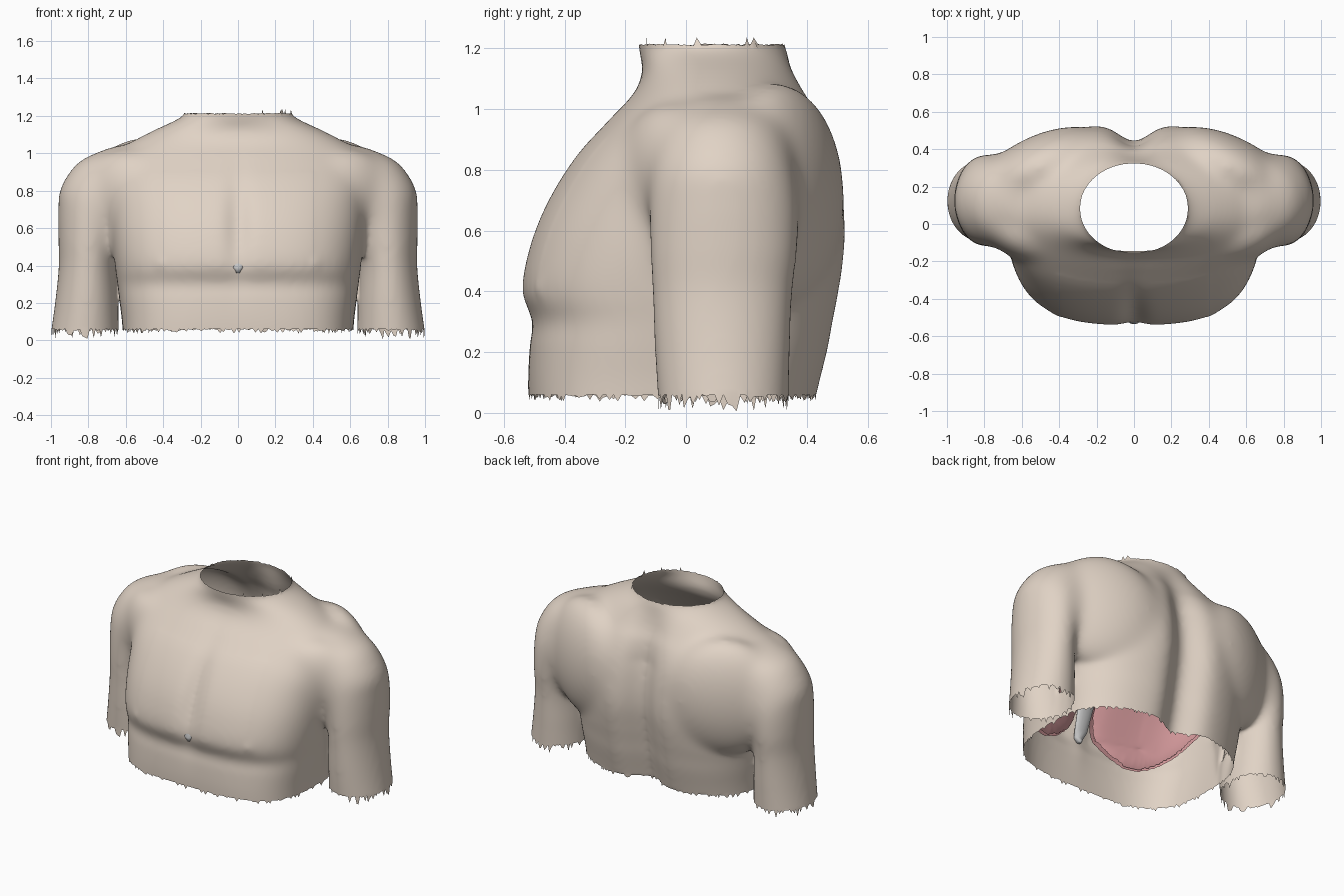
import bpy, bmesh, math, random
from mathutils import Matrix

if "Cube" in bpy.data.objects:
    bpy.data.objects.remove(bpy.data.objects["Cube"])
random.seed(4)


def material(name, rgb):
    m = bpy.data.materials.new(name)
    m.diffuse_color = (*rgb, 1)
    m.use_nodes = True
    m.node_tree.nodes["Principled BSDF"].inputs["Base Color"].default_value = m.diffuse_color
    return m


def new_object(name, bm, mat=None):
    me = bpy.data.meshes.new(name)
    bm.to_mesh(me)
    bm.free()
    ob = bpy.data.objects.new(name, me)
    bpy.context.collection.objects.link(ob)
    if mat:
        me.materials.append(mat)
    me.shade_smooth()
    return ob


def sample(rows, z):
    """Smooth (Hermite) interpolation of section rows keyed by height."""
    i = max(k for k in range(len(rows) - 1) if rows[k][0] <= z)
    a, b = rows[i], rows[i + 1]
    p, q = rows[max(i - 1, 0)], rows[min(i + 2, len(rows) - 1)]
    h = b[0] - a[0]
    t = (z - a[0]) / h
    out = []
    for k in range(1, len(a)):
        ma = (b[k] - p[k]) / (b[0] - p[0]) * h
        mb = (q[k] - a[k]) / (q[0] - a[0]) * h
        out.append((2*t**3 - 3*t*t + 1)*a[k] + (t**3 - 2*t*t + t)*ma
                   + (3*t*t - 2*t**3)*b[k] + (t**3 - t*t)*mb)
    return out


def loft(bm, rows, section, steps=70, n=160):
    z0, z1 = rows[0][0], rows[-1][0]
    rings = []
    for s in range(steps + 1):
        z = z0 + (z1 - z0) * s / steps
        vals = sample(rows, min(z, z1 - 1e-6))
        rings.append([bm.verts.new((*section(vals, z, 2*math.pi*j/n), z)) for j in range(n)])
    for a, b in zip(rings, rings[1:]):
        for j in range(n):
            k = (j + 1) % n
            bm.faces.new((a[j], a[k], b[k], b[j]))
    bm.faces.new(rings[0][::-1])
    bm.faces.new(rings[-1])


def ellipsoid(bm, loc, radii, angle=0):
    m = (Matrix.Translation(loc) @ Matrix.Rotation(math.radians(angle), 4, 'Z')
         @ Matrix.Diagonal((*radii, 1)))
    bmesh.ops.create_icosphere(bm, subdivisions=4, radius=1, matrix=m)


# Torso sections: z, half width, front y, back y
TORSO = [(-.06, .61, -.515, .415), (.10, .62, -.52, .455), (.22, .635, -.515, .485),
         (.30, .645, -.507, .50), (.40, .66, -.540, .52), (.55, .68, -.515, .542),
         (.70, .69, -.455, .54), (.85, .70, -.36, .515), (.97, .66, -.25, .465),
         (1.05, .59, -.175, .41), (1.12, .46, -.145, .37), (1.20, .295, -.155, .33),
         (1.30, .26, -.165, .28)]
# Arm sections: z, centre x, centre y, radius x, radius y
ARM = [(-.06, .825, .125, .19, .21), (.20, .81, .12, .168, .222), (.40, .803, .12, .155, .23),
       (.55, .79, .125, .17, .245), (.70, .765, .125, .195, .25), (.80, .735, .12, .217, .24),
       (.90, .68, .12, .22, .22), (.97, .625, .12, .205, .19), (1.04, .58, .12, .09, .1)]


def torso_section(v, z, t):
    w, front, back = v
    u = min(max(z / 1.2, 0), 1)
    yc = .085 * u
    c, s = math.cos(t), math.sin(t)
    n = 3.4 - 1.35*u if s < 0 else 2.6 - .6*u
    r = (abs(c)**n + abs(s)**n) ** (-1/n)
    x, y = w*c*r, s*r
    if s < 0:
        cleft = .035 * math.exp(-(x/.06)**2) * math.exp(-((z - .62)/.25)**2)
        y = yc + (yc - front)*y + cleft
    else:
        groove = .10 * math.exp(-(x/.12)**2) * min(1, max(0, (1.2 - z)/.35))
        y = yc + (back - yc - groove)*y
    if z < .6:  # flatten the flank where the hanging arm lies against it
        ax, ay, rx, ry = sample(ARM, z)
        k = 1 - ((y - ay)/(ry + .03))**2
        if k > 0:
            x = math.copysign(min(abs(x), ax - (rx + .033)*math.sqrt(k) + max(0, z - .45)), x)
    return x, y


# Skin: torso, arms, shoulder muscles and nipples fused into one smooth body
bm = bmesh.new()
loft(bm, TORSO, torso_section)
for s in (-1, 1):
    loft(bm, ARM, lambda v, z, t: (s*v[0] + v[2]*math.cos(t), v[1] + v[3]*math.sin(t)))
    ellipsoid(bm, (s*.50, .30, .71), (.37, .175, .38), -s*25)    # shoulder blade
    ellipsoid(bm, (s*.60, -.06, .80), (.26, .13, .22), s*27)     # front of shoulder
    ellipsoid(bm, (s*.42, -.478, .41), (.02, .022, .02))         # nipple
body = new_object("skin", bm, material("skin", (.75, .65, .56)))
mod = body.modifiers.new("fuse", 'REMESH')
mod.mode = 'VOXEL'
mod.voxel_size = .0145
sm = body.modifiers.new("soften", 'SMOOTH')
sm.factor = .5
sm.iterations = 12
bpy.context.view_layer.objects.active = body
for m in ("fuse", "soften"):
    bpy.ops.object.modifier_apply(modifier=m)

# Blend the shoulders into the chest and back
zone = body.vertex_groups.new(name="shoulders")
for v in body.data.vertices:
    x, y, z = v.co
    d = math.hypot((abs(x) - .52)/.46, (z - .80)/.46)
    if d < 1 and (y > .1 or abs(x) > .4 or z > .9):
        zone.add([v.index], min(1, 2.5*(1 - d)), 'REPLACE')
blend = body.modifiers.new("blend", 'SMOOTH')
blend.factor = .5
blend.iterations = 90
blend.vertex_group = "shoulders"
bpy.ops.object.modifier_apply(modifier="blend")

# Open the neck, waist and arm ends, with ragged edges
bm = bmesh.new()
bm.from_mesh(body.data)
for z, nz in ((.055, -1), (1.21, 1)):
    bmesh.ops.bisect_plane(bm, geom=bm.verts[:] + bm.edges[:] + bm.faces[:],
                           plane_co=(0, 0, z), plane_no=(0, 0, nz), clear_outer=True)
bmesh.ops.remove_doubles(bm, verts=bm.verts[:], dist=.004)
for v in bm.verts:
    if v.is_boundary:
        r = random.random()
        if v.co.z > 1:
            v.co.z += .006*r + (.02 if r > .98 else 0)
        else:
            arm = abs(v.co.x) > .62
            v.co.z -= (.055 if arm else .025) * r**5 - .005
bm.normal_update()
bm.to_mesh(body.data)
body.data.shade_smooth()

# Chest muscles: pads just beneath the chest skin, thicker in the middle
pink = material("muscle", (.62, .30, .31))
for side, name in ((-1, "chest_muscle_left"), (1, "chest_muscle_right")):
    def reach(co):
        return ((co.x*side - .36)/.32)**2 + ((co.z - .58)/.31)**2
    faces = [f for f in bm.faces if f.normal.y < -.15 and f.calc_center_median().y < -.12
             and reach(f.calc_center_median()) < 1]
    pad = bmesh.new()
    for layer in (0, 1):
        made = {}
        for f in faces:
            for v in f.verts:
                if v not in made:
                    d = .025 + layer * (.01 + .08*math.sqrt(max(0, 1 - reach(v.co))))
                    made[v] = pad.verts.new(v.co - v.normal*d)
            vs = [made[v] for v in f.verts]
            pad.faces.new(vs[::-1] if layer else vs)
        for _ in range(6):
            bmesh.ops.smooth_vert(pad, verts=list(made.values()), factor=.5,
                                  use_axis_x=True, use_axis_y=True, use_axis_z=True)
    new_object(name, pad, pink)
bm.free()

# Breastbone: pale strip behind the chest skin, its tip showing through
bm = bmesh.new()
rings = []
for z, y, w in ((.36, -.505, .012), (.39, -.516, .03), (.43, -.492, .045), (.55, -.455, .055),
                (.70, -.385, .055), (.85, -.29, .07), (.92, -.235, .08)):
    rings.append([bm.verts.new((w*math.cos(a), y + .02*math.sin(a), z))
                  for a in (k*math.pi/8 for k in range(16))])
for a, b in zip(rings, rings[1:]):
    for j in range(16):
        k = (j + 1) % 16
        bm.faces.new((a[j], a[k], b[k], b[j]))
bm.faces.new(rings[0][::-1])
bm.faces.new(rings[-1])
new_object("breastbone", bm)
